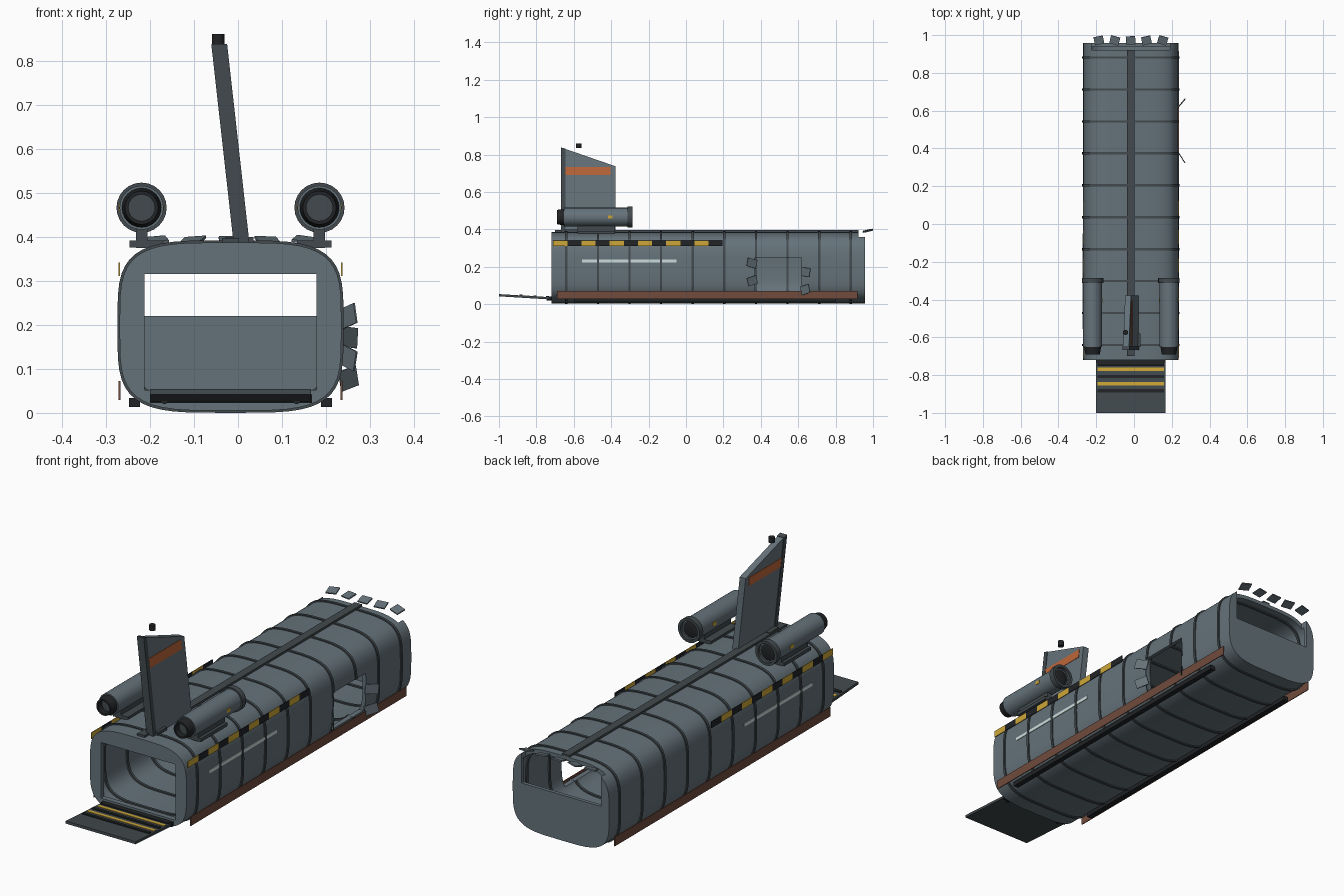
import bpy, bmesh, math
from mathutils import Matrix, Vector

if "Cube" in bpy.data.objects:
    bpy.data.objects.remove(bpy.data.objects["Cube"])

CX, CZ, HW, HH = -0.017, 0.196, 0.252, 0.191   # hull centre and half sizes


def mat(name, c):
    m = bpy.data.materials.new(name)
    m.diffuse_color = (*c, 1)
    m.use_nodes = True
    m.node_tree.nodes["Principled BSDF"].inputs["Base Color"].default_value = m.diffuse_color
    return m


HULL = mat("hull_grey", (0.13, 0.17, 0.195))
DARK = mat("dark_grey", (0.055, 0.068, 0.075))
BLACK = mat("black", (0.015, 0.017, 0.019))
YELLOW = mat("yellow", (0.62, 0.39, 0.04))
RUST = mat("rust", (0.16, 0.07, 0.045))
ORANGE = mat("orange", (0.5, 0.13, 0.04))
WHITE = mat("pale_stripe", (0.6, 0.72, 0.72))


def finish(name, bm, m, smooth=False):
    bmesh.ops.recalc_face_normals(bm, faces=bm.faces)
    me = bpy.data.meshes.new(name)
    bm.to_mesh(me)
    bm.free()
    ob = bpy.data.objects.new(name, me)
    bpy.context.collection.objects.link(ob)
    me.materials.append(m)
    if smooth:
        select(ob)
        bpy.ops.object.shade_smooth_by_angle(angle=math.radians(35))
    return ob


def select(ob):
    bpy.ops.object.select_all(action='DESELECT')
    ob.select_set(True)
    bpy.context.view_layer.objects.active = ob


def box(name, x, y, z, m, rot=None):
    """Box from (min, max) ranges, optionally turned about its centre."""
    bm = bmesh.new()
    c = Vector((sum(x) / 2, sum(y) / 2, sum(z) / 2))
    s = Matrix.Diagonal((x[1] - x[0], y[1] - y[0], z[1] - z[0], 1))
    bmesh.ops.create_cube(bm, size=1, matrix=Matrix.Translation(c) @ (rot or Matrix()) @ s)
    return finish(name, bm, m)


def section(d=0.0, n=48):
    """Rounded-box hull outline, grown by d."""
    pts = []
    for i in range(n):
        a = 2 * math.pi * i / n
        c, s = math.cos(a), math.sin(a)
        pts.append((CX + (HW + d) * math.copysign(abs(c) ** 0.5, c),
                    CZ + (HH + d) * math.copysign(abs(s) ** 0.5, s)))
    return pts


def loft(name, rings, m, closed=False, smooth=True):
    """Skin a list of (y, outline) rings; closed joins last ring to first."""
    bm = bmesh.new()
    loops = [[bm.verts.new((x, y, z)) for x, z in pts] for y, pts in rings]
    n = len(loops[0])
    for k in range(len(loops) if closed else len(loops) - 1):
        a, b = loops[k], loops[(k + 1) % len(loops)]
        for i in range(n):
            bm.faces.new((a[i], a[(i + 1) % n], b[(i + 1) % n], b[i]))
    if not closed:
        bm.faces.new(loops[0])
        bm.faces.new(loops[-1])
    return finish(name, bm, m, smooth)


def circle(x, z, r, n=24):
    return [(x + r * math.cos(2 * math.pi * i / n), z + r * math.sin(2 * math.pi * i / n)) for i in range(n)]


def cut(ob, cutters):
    for c in cutters:
        md = ob.modifiers.new("cut", 'BOOLEAN')
        md.operation, md.solver, md.object = 'DIFFERENCE', 'EXACT', c
        select(ob)
        bpy.ops.object.modifier_apply(modifier=md.name)


# hollow hull with front doorway, torn rear and side breach
hull = loft("hull", [(-0.72, section()), (0.957, section())], HULL, smooth=False)
cavity = loft("cavity_cutter", [(-0.695, section(-0.018)), (0.94, section(-0.018))], DARK, smooth=False)
door = box("door_cutter", (-0.212, 0.178), (-0.8, -0.6), (0.052, 0.315), DARK)
rear = box("rear_cutter", (-0.225, 0.19), (0.922, 1.1), (0.22, 0.5), DARK)
breach = box("breach_cutter", (0.15, 0.3), (0.37, 0.618), (0.07, 0.25), DARK)
cut(hull, [cavity, door, rear, breach])
select(hull)
bpy.ops.object.shade_smooth_by_angle(angle=math.radians(30))

# hull ribs, showing inside and out
for i in range(10):
    y = -0.64 + i * 0.169
    rib = loft("hull_rib", [(y - 0.006, section(0.005)), (y + 0.006, section(0.005)),
                            (y + 0.006, section(-0.024)), (y - 0.006, section(-0.024))], DARK, closed=True)
    if 0.34 < y < 0.64:
        cut(rib, [breach])
for c in (cavity, door, rear, breach):
    bpy.data.objects.remove(c)

# roof spine
box("roof_spine", (-0.036, 0.002), (-0.7, 0.922), (0.382, 0.397), DARK)

# side skirts, hazard strips, pale stripes, skids
for s in (-1, 1):
    def side(a, b):
        return tuple(sorted((CX + s * a, CX + s * b)))
    box("side_skirt", side(0.250, 0.254), (-0.69, 0.917), (0.029, 0.072), RUST)
    for i in range(12):
        y = -0.71 + i * 0.0755
        box("hazard_strip", side(0.251, 0.254), (y, y + 0.0755), (0.311, 0.342), BLACK if i % 2 else YELLOW)
    box("side_stripe", side(0.248, 0.2545), (-0.555, -0.05), (0.224, 0.239), WHITE)
    box("skid", side(0.206, 0.231), (-0.6, 0.8), (0.013, 0.034), BLACK)

    # engine pod: lathe-like body, rear intake lip, front nozzle, pylon
    ex, ez = CX + s * 0.202, 0.466

    def ring(r):
        return circle(ex, ez, r)
    loft("engine_body", [(-0.652, ring(0.05)), (-0.3, ring(0.05))], HULL)
    loft("engine_intake_lip", [(-0.312, ring(0.057)), (-0.285, ring(0.057)), (-0.285, ring(0.044)),
                               (-0.312, ring(0.044))], DARK, closed=True)
    loft("engine_intake_core", [(-0.302, ring(0.044)), (-0.296, ring(0.03))], BLACK)
    loft("engine_nozzle", [(-0.645, ring(0.046)), (-0.69, ring(0.038)), (-0.69, ring(0.03)),
                           (-0.645, ring(0.03))], BLACK, closed=True)
    loft("engine_nozzle_core", [(-0.66, ring(0.031)), (-0.65, ring(0.031))], DARK)
    box("engine_pylon", (ex - 0.013, ex + 0.013), (-0.58, -0.38), (0.375, 0.425), DARK)
    box("pylon_foot", tuple(sorted((ex - s * 0.05, ex + s * 0.027))), (-0.58, -0.38), (0.376, 0.392), DARK)
    for t in (-1, 1):
        box("engine_marker", tuple(sorted((ex + t * 0.048, ex + t * 0.0515))), (-0.418, -0.393),
            (ez - 0.008, ez + 0.008), YELLOW)

# leaning tail fin, built upright then sheared over
lean = Matrix(((1, 0, -0.112, 0.112 * 0.385 + 0.008), (0, 1, 0, 0), (0, 0, 1, 0), (0, 0, 0, 1)))


def fin_plate(name, yz, t, m):
    bm = bmesh.new()
    a = [bm.verts.new((-t, y, z)) for y, z in yz]
    b = [bm.verts.new((t, y, z)) for y, z in yz]
    bm.faces.new(a)
    bm.faces.new(b)
    for i in range(len(a)):
        j = (i + 1) % len(a)
        bm.faces.new((a[i], a[j], b[j], b[i]))
    bmesh.ops.transform(bm, matrix=lean, verts=bm.verts)
    return finish(name, bm, m)


fin_plate("tail_fin", [(-0.65, 0.375), (-0.378, 0.375), (-0.378, 0.738), (-0.65, 0.832)], 0.0155, HULL)
fin_plate("fin_leading_edge", [(-0.668, 0.375), (-0.645, 0.375), (-0.645, 0.832), (-0.668, 0.838)], 0.018, DARK)
fin_plate("fin_band", [(-0.644, 0.69), (-0.405, 0.69), (-0.405, 0.734), (-0.644, 0.734)], 0.0175, ORANGE)
box("fin_foot", (-0.03, 0.035), (-0.65, -0.58), (0.384, 0.4), DARK)
bm = bmesh.new()
bmesh.ops.create_cone(bm, cap_ends=True, segments=12, radius1=0.014, radius2=0.014, depth=0.025,
                      matrix=Matrix.Translation((-0.045, -0.574, 0.848)))
finish("fin_beacon", bm, BLACK, True)

# boarding ramp with grip bars, painted stripes and hinges
tilt = Matrix.Rotation(math.radians(-3.5), 4, 'X')
box("boarding_ramp", (-0.2, 0.166), (-1.0, -0.73), (0.034, 0.046), DARK, tilt)


def ramp_bar(name, y, w, h, m):
    z = 0.046 - (y + 0.865) * math.tan(math.radians(3.5))
    box(name, (-0.192, 0.158), (y - w / 2, y + w / 2), (z - 0.003, z + h), m, tilt)


for y in (-0.77, -0.845):
    ramp_bar("ramp_stripe", y, 0.018, 0.002, YELLOW)
for y in (-0.74, -0.808, -0.883):
    ramp_bar("ramp_grip", y, 0.016, 0.005, BLACK)
for x in (-0.167, 0.133):
    loft("ramp_hinge", [(-0.745, circle(x, 0.03, 0.01, 10)), (-0.715, circle(x, 0.03, 0.01, 10))], BLACK)
box("door_sill", (-0.2, 0.168), (-0.735, -0.715), (0.022, 0.042), BLACK)

# bent hull flaps along the torn roof edge
for x, yaw, roll in ((-0.186, 12, -5), (-0.102, -14, -4), (-0.018, 2, 0), (0.066, 12, 2), (0.152, -17, 8)):
    r = Matrix.Rotation(math.radians(yaw), 4, 'Z') @ Matrix.Rotation(math.radians(14), 4, 'X') \
        @ Matrix.Rotation(math.radians(roll), 4, 'Y')
    y = 0.972
    box("roof_flap", (x - 0.025, x + 0.025), (y - 0.022, y + 0.022), (0.39, 0.396), HULL, r)

# bent hull flaps around the side breach
for y, z, yaw, spin in ((0.352, 0.22, 33, -14), (0.354, 0.125, 33, 16), (0.64, 0.172, -40, -5), (0.637, 0.078, -40, 14)):
    r = Matrix.Rotation(math.radians(yaw), 4, 'Z') @ Matrix.Rotation(math.radians(spin), 4, 'X')
    box("breach_flap", (0.249, 0.253), (y - 0.03, y + 0.03), (z - 0.023, z + 0.023), HULL, r)
